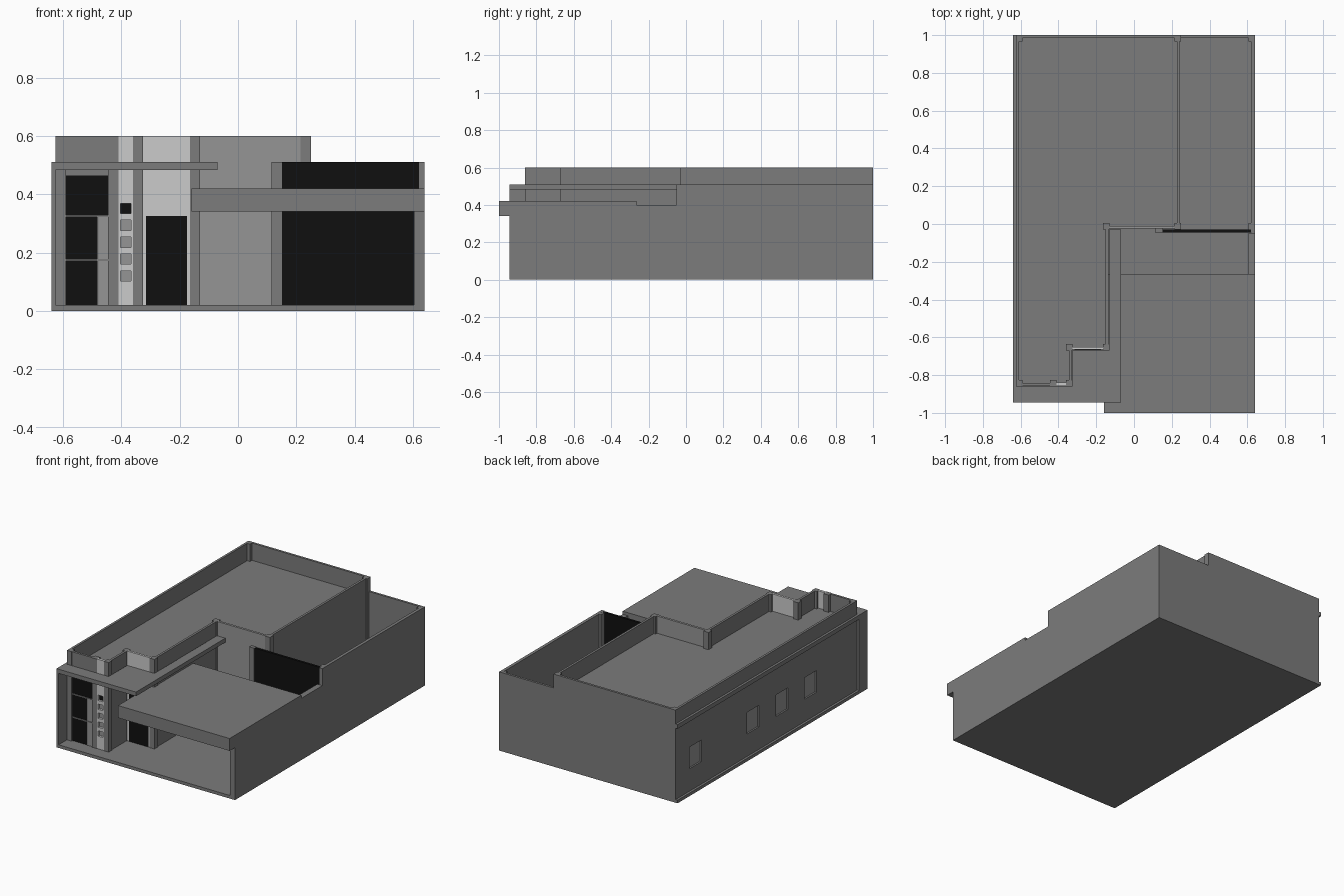
import bpy, bmesh

if "Cube" in bpy.data.objects:
    bpy.data.objects.remove(bpy.data.objects["Cube"])


def material(name, v):
    m = bpy.data.materials.new(name)
    m.diffuse_color = (v, v, v, 1)
    m.use_nodes = True
    m.node_tree.nodes["Principled BSDF"].inputs["Base Color"].default_value = m.diffuse_color
    return m


DARK = material("dark_grey", 0.2)
MID = material("mid_grey", 0.3)
LIGHT = material("light_grey", 0.8)
BLACK = material("black_glass", 0.005)


def prism(name, pts, z0, z1, mat=DARK):
    bm = bmesh.new()
    face = bm.faces.new([bm.verts.new((x, y, z0)) for x, y in pts])
    ext = bmesh.ops.extrude_face_region(bm, geom=[face])
    top = [g for g in ext["geom"] if isinstance(g, bmesh.types.BMVert)]
    bmesh.ops.translate(bm, verts=top, vec=(0, 0, z1 - z0))
    bmesh.ops.recalc_face_normals(bm, faces=bm.faces)
    me = bpy.data.meshes.new(name)
    bm.to_mesh(me)
    bm.free()
    me.materials.append(mat)
    ob = bpy.data.objects.new(name, me)
    bpy.context.collection.objects.link(ob)
    return ob


def box(name, x0, x1, y0, y1, z0, z1, mat=DARK):
    return prism(name, [(x0, y0), (x1, y0), (x1, y1), (x0, y1)], z0, z1, mat)


F, T = 0.02, 0.60      # floor level, parapet top
W, C = 0.015, 0.035    # wall thickness, column width

# Ground slab
box("floor_slab", -0.64, 0.64, -0.945, 1, 0, F)

# Flat roof, recessed behind the parapet
prism("roof", [(-0.62, -0.85), (-0.33, -0.85), (-0.33, -0.66), (-0.137, -0.66),
               (-0.137, -0.022), (0.235, -0.022), (0.235, 0.99), (-0.62, 0.99)], 0.465, 0.488)

# Projecting eave around the front and left side
prism("eave", [(-0.64, -0.945), (-0.07, -0.945), (-0.07, -0.03), (-0.13, -0.03),
               (-0.13, -0.67), (-0.325, -0.67), (-0.325, -0.86), (-0.625, -0.86),
               (-0.625, 1), (-0.64, 1)], 0.483, 0.51)
box("front_fin", -0.64, -0.625, -0.945, -0.86, F, 0.483)

# House walls, full height including parapet
box("back_wall", -0.625, 0.245, 1 - W, 1, F, T)
box("court_side_wall", 0.227, 0.242, -0.025, 1 - W, F, T)
box("patio_back_wall", -0.13, 0.215, -0.025, -0.01, F, T, MID)
box("patio_side_wall", -0.15, -0.135, -0.66, -0.01, F, T)
box("entry_side_wall", -0.345, -0.33, -0.86, -0.65, F, T)
box("entry_wall", -0.325, -0.165, -0.665, -0.65, F, T, LIGHT)
box("entry_door", -0.315, -0.175, -0.668, -0.66, F, 0.325, BLACK)

# Left wall with four windows
L0, L1 = -0.625, -0.61
ZB, ZT = 0.165, 0.305
box("left_wall_low", L0, L1, -0.86, 1, F, ZB)
box("left_wall_high", L0, L1, -0.86, 1, ZT, T)
y = -0.86
for a, b in [(-0.445, -0.32), (-0.15, -0.03), (0.145, 0.267), (0.735, 0.857)]:
    box("left_wall_pier", L0, L1, y, a, ZB, ZT)
    box("left_window", L1 - 0.004, L1, a, b, ZB, ZT, MID)
    y = b
box("left_wall_pier", L0, L1, y, 1, ZB, ZT)

# Corner columns (lower-left corner of each)
for x, yy in [(-0.445, -0.86), (-0.36, -0.86), (-0.36, -0.67), (-0.165, -0.67),
              (-0.165, -0.03), (0.215, -0.03), (0.215, 1 - C),
              (-0.625, -0.86), (-0.625, 1 - C)]:
    box("column", x, x + C, yy, yy + C, F, T)

# Light front pillar with five square openings
HX0, HX1 = -0.402, -0.367
box("pillar_edge", -0.41, HX0, -0.858, -0.84, F, T, LIGHT)
box("pillar_edge", HX1, -0.36, -0.858, -0.84, F, T, LIGHT)
z = F
for i in range(5):
    zc = 0.12 + 0.0578 * i
    box("pillar_rung", HX0, HX1, -0.858, -0.84, z, zc - 0.0175, LIGHT)
    box("pillar_pane", HX0, HX1, -0.844, -0.84, zc - 0.0175, zc + 0.0175, BLACK if i == 4 else MID)
    z = zc + 0.0175
box("pillar_rung", HX0, HX1, -0.858, -0.84, z, T, LIGHT)

# Front window with bars and the parapet above it
box("front_parapet", -0.59, -0.445, -0.858, -0.843, 0.483, T)
box("front_glass", -0.59, -0.445, -0.85, -0.843, F, 0.483, BLACK)
for zb in (0.175, 0.325):
    box("window_bar", -0.59, -0.445, -0.856, -0.85, zb - 0.003, zb + 0.003)
box("window_mullion", -0.484, -0.478, -0.856, -0.85, F, 0.325)
box("window_side_panel", -0.478, -0.445, -0.853, -0.85, F, 0.325, MID)

# Courtyard walls
box("court_right_wall", 0.62, 0.64, -0.05, 1, F, 0.51)
box("court_back_wall", 0.25, 0.62, 1 - W, 1, F, 0.51)
for yy in (-0.03, 1 - C):
    box("court_column", 0.605, 0.638, yy, yy + C - 0.001, F, 0.509)

# Carport: dark back screen, post, side wall and canopy
box("carport_screen", 0.15, 0.638, -0.045, -0.03, F, 0.51, BLACK)
box("carport_post", 0.115, 0.15, -0.048, -0.012, F, 0.51)
box("carport_side_wall", 0.603, 0.64, -0.945, -0.05, F, 0.40)
box("carport_canopy", -0.16, 0.64, -1, -0.265, 0.34, 0.42)
